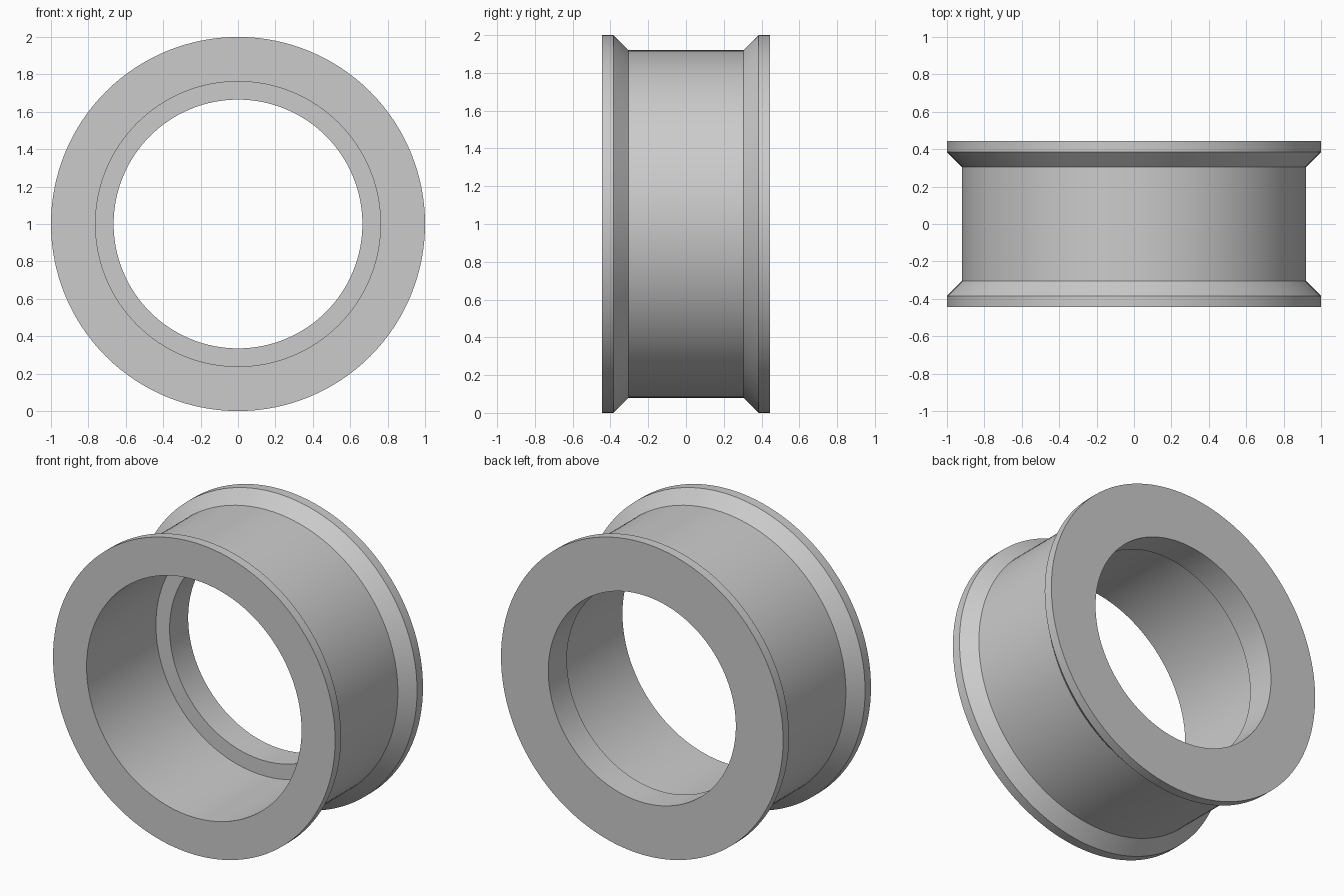
import bpy
import bmesh
from math import cos, sin, tau, radians

cube = bpy.data.objects.get("Cube")
if cube:
    bpy.data.objects.remove(cube, do_unlink=True)

SEGMENTS = 128

grey = bpy.data.materials.new("plain grey")
grey.use_nodes = True
colour = (0.6, 0.6, 0.6, 1.0)
grey.diffuse_color = colour
grey.node_tree.nodes["Principled BSDF"].inputs["Base Color"].default_value = colour

# Closed cross-section as (radius, y): flanged outside, stepped bore inside
profile = [
    (1.0, -0.445), (1.0, -0.385), (0.92, -0.305),
    (0.92, 0.305), (1.0, 0.385), (1.0, 0.445),
    (0.665, 0.445), (0.665, 0.257),
    (0.762, 0.257), (0.762, -0.445),
]

# Revolve the cross-section around the y axis
bm = bmesh.new()
rings = []
for i in range(SEGMENTS):
    a = tau * i / SEGMENTS
    rings.append([bm.verts.new((r * cos(a), y, 1 + r * sin(a))) for r, y in profile])
for i, ring in enumerate(rings):
    following = rings[(i + 1) % SEGMENTS]
    for j in range(len(profile)):
        k = (j + 1) % len(profile)
        bm.faces.new((ring[j], ring[k], following[k], following[j]))
bmesh.ops.recalc_face_normals(bm, faces=bm.faces)

mesh = bpy.data.meshes.new("flanged_ring")
bm.to_mesh(mesh)
bm.free()
mesh.materials.append(grey)
ring_object = bpy.data.objects.new("flanged_ring", mesh)
bpy.context.collection.objects.link(ring_object)

# Smooth round walls with sharp profile corners
bpy.ops.object.select_all(action="DESELECT")
ring_object.select_set(True)
bpy.context.view_layer.objects.active = ring_object
bpy.ops.object.shade_smooth_by_angle(angle=radians(30))
